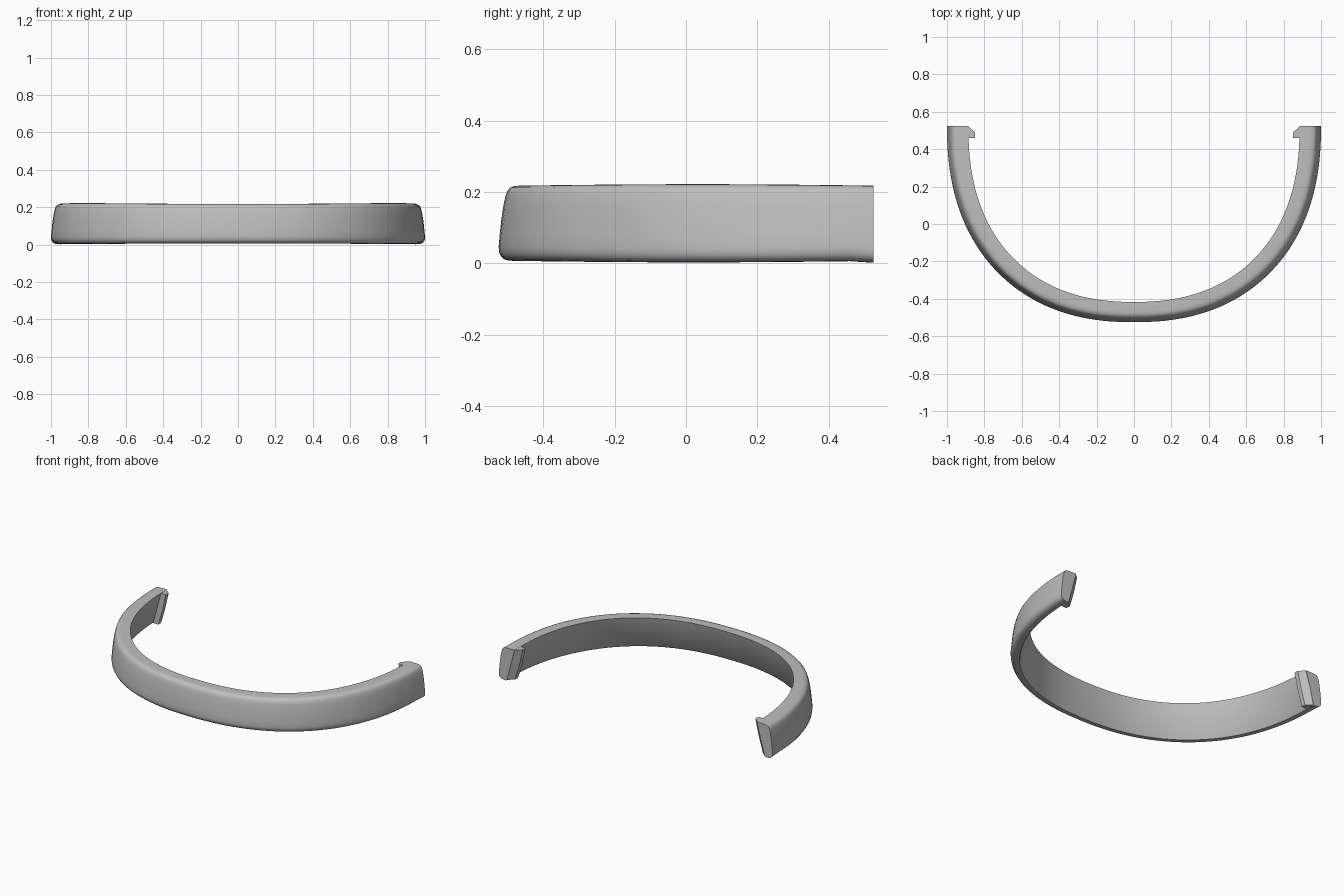
import bpy, bmesh, math
from mathutils import Vector

cube = bpy.data.objects.get("Cube")
if cube:
    bpy.data.objects.remove(cube)

grey = bpy.data.materials.new("plain grey")
grey.use_nodes = True
grey.diffuse_color = (0.52, 0.52, 0.52, 1)
grey.node_tree.nodes["Principled BSDF"].inputs["Base Color"].default_value = grey.diffuse_color


def loft(name, rings):
    """Skin closed rings of points and cap both ends."""
    bm = bmesh.new()
    loops = [[bm.verts.new(p) for p in ring] for ring in rings]
    for a, b in zip(loops, loops[1:]):
        for i in range(len(a)):
            j = (i + 1) % len(a)
            bm.faces.new((a[i], a[j], b[j], b[i]))
    bm.faces.new(loops[0])
    bm.faces.new(loops[-1])
    bmesh.ops.recalc_face_normals(bm, faces=bm.faces)
    mesh = bpy.data.meshes.new(name)
    bm.to_mesh(mesh)
    bm.free()
    mesh.materials.append(grey)
    obj = bpy.data.objects.new(name, mesh)
    bpy.context.collection.objects.link(obj)
    bpy.ops.object.select_all(action='DESELECT')
    obj.select_set(True)
    bpy.context.view_layer.objects.active = obj
    bpy.ops.object.shade_smooth_by_angle(angle=math.radians(32))
    return obj


# Bumper cross-section: (inward offset, height), leaning inward toward the top
SECTION = [(0.055, 0.012), (0.05, 0.007), (0.028, 0.008), (0.017, 0.011),
           (0.008, 0.018), (0.002, 0.029), (0, 0.045), (0.003, 0.08),
           (0.008, 0.125), (0.014, 0.165), (0.019, 0.188), (0.024, 0.203),
           (0.032, 0.212), (0.044, 0.217), (0.06, 0.218), (0.108, 0.218)]
POWER, DEPTH, BACK, STEPS = 2.28, 1.05, 0.525, 72

# Bumper bar: section swept round a rounded U
rings = []
for k in range(STEPS + 1):
    t = math.pi * k / STEPS
    c, s = math.cos(t), max(math.sin(t), 0) if 0 < k < STEPS else 0
    x = math.copysign(abs(c) ** (2 / POWER), c)
    u = s ** (2 / POWER)
    normal = Vector((math.copysign(abs(x) ** (POWER - 1), x),
                     -u ** (POWER - 1) / DEPTH)).normalized()
    crown = 0.004 * math.sin(math.pi * u)
    flare = 0.005 * max(0, 1 - u / 0.06)
    ring = []
    for d, z in SECTION:
        d *= 1 + 0.06 * abs(normal.x)
        z += crown if z > 0.11 else -crown - flare
        ring.append((x - normal.x * d, BACK - DEPTH * u - normal.y * d, z))
    rings.append(ring)
loft("bumper_bar", rings)

# Chamfered hooks on the inside of both ends, leaning with the inner wall
HOOK = [(0.91, 0.525), (0.89, 0.525), (0.85, 0.49), (0.85, 0.46), (0.91, 0.46)]
for side, label in ((1, "left"), (-1, "right")):
    loft(label + "_end_hook",
         [[(side * (x + lean), y, z) for x, y in HOOK]
          for lean, z in ((0.055, 0.006), (0.024, 0.11), (0, 0.2175))])
